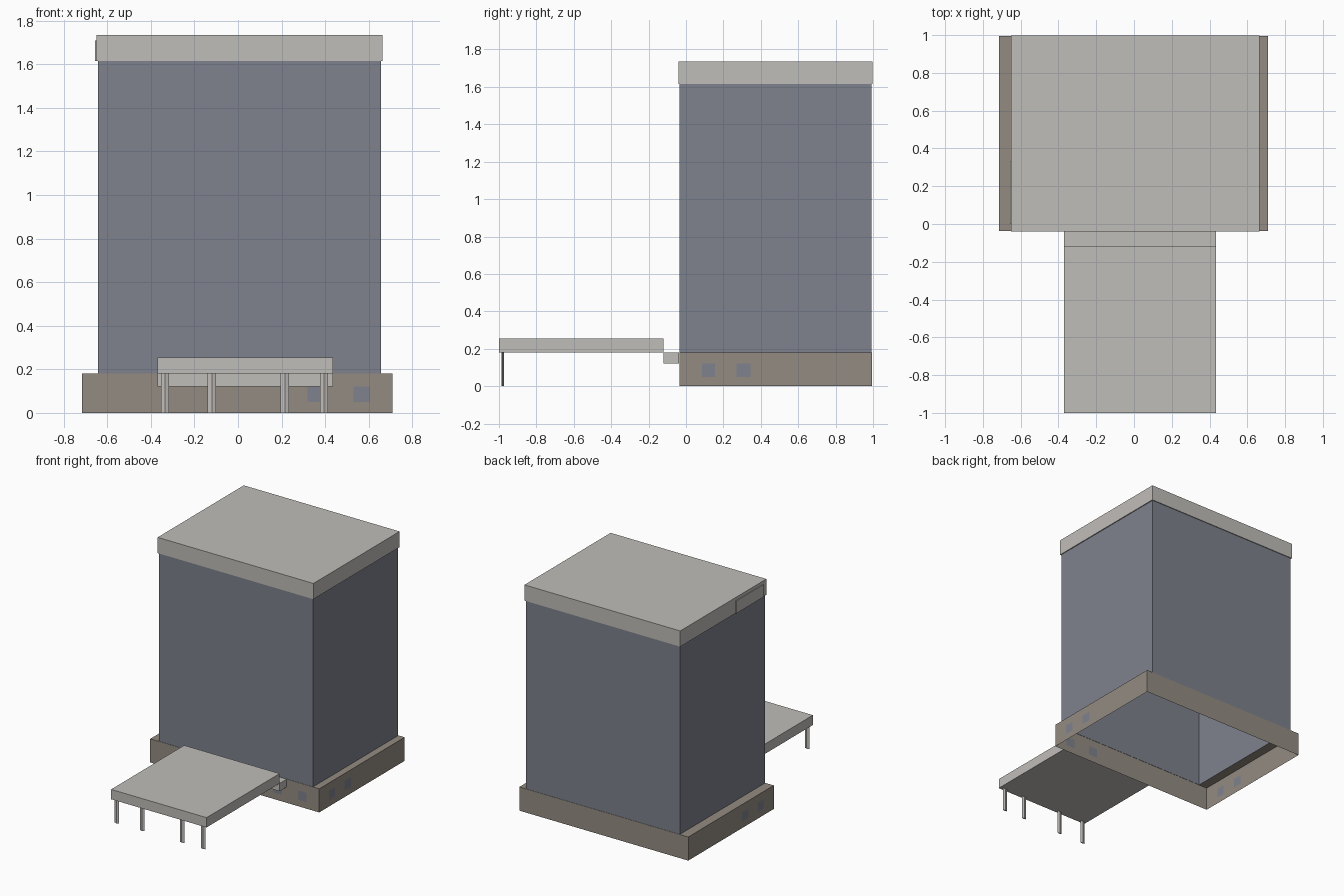
import bpy
import bmesh

default = bpy.data.objects.get("Cube")
if default:
    bpy.data.objects.remove(default, do_unlink=True)


def material(name, colour):
    m = bpy.data.materials.new(name)
    m.use_nodes = True
    m.diffuse_color = (*colour, 1)
    m.node_tree.nodes["Principled BSDF"].inputs["Base Color"].default_value = (*colour, 1)
    return m


PALE = material("pale concrete", (0.53, 0.51, 0.485))
BLUE = material("blue grey glass", (0.21, 0.22, 0.27))
BROWN = material("brown stone", (0.295, 0.26, 0.22))


def finish(name, bm, *materials):
    mesh = bpy.data.meshes.new(name)
    bm.to_mesh(mesh)
    bm.free()
    for m in materials:
        mesh.materials.append(m)
    obj = bpy.data.objects.new(name, mesh)
    bpy.context.collection.objects.link(obj)
    return obj


def box(name, x, y, z, mat, open_ends=False):
    """Box from (min, max) ranges; open_ends leaves out top and bottom."""
    bm = bmesh.new()
    bmesh.ops.create_cube(bm, size=1)
    for v in bm.verts:
        v.co = [r[0] if c < 0 else r[1] for c, r in zip(v.co, (x, y, z))]
    if open_ends:
        bm.normal_update()
        caps = [f for f in bm.faces if abs(f.normal.z) > 0.5]
        bmesh.ops.delete(bm, geom=caps, context="FACES_ONLY")
    return finish(name, bm, mat)


def wall(name, ends, windows, place, flip=False):
    """Thin wall split into a grid, with the window cells in glass."""
    cuts = sorted([*ends, *[c for w in windows for c in w]])
    levels = [0, 0.05, 0.12, BASE_TOP]
    bm = bmesh.new()
    grid = [[bm.verts.new(place(c, h)) for c in cuts] for h in levels]
    for j in range(len(levels) - 1):
        for i in range(len(cuts) - 1):
            quad = [grid[j][i], grid[j][i + 1], grid[j + 1][i + 1], grid[j + 1][i]]
            face = bm.faces.new(quad[::-1] if flip else quad)
            face.material_index = int(j == 1 and (cuts[i], cuts[i + 1]) in windows)
    return finish(name, bm, BROWN, BLUE)


BASE_TOP = 0.18
BASE_X, BASE_Y = (-0.715, 0.71), (-0.036, 0.994)
TOWER_X, TOWER_Y = (-0.643, 0.657), (-0.034, 0.992)

# Hollow base: four walls, with windows near the front corner
front_windows = [(0.32, 0.395), (0.53, 0.605)]
side_windows = [(0.085, 0.155), (0.27, 0.345)]
wall("base_front_wall", BASE_X, front_windows, lambda c, h: (c, BASE_Y[0], h))
wall("base_back_wall", BASE_X, [], lambda c, h: (c, BASE_Y[1], h), True)
wall("base_left_wall", BASE_Y, side_windows, lambda c, h: (BASE_X[1], c, h))
wall("base_right_wall", BASE_Y, side_windows, lambda c, h: (BASE_X[0], c, h), True)

# Ledge around the foot of the tower
bm = bmesh.new()
rings = [[bm.verts.new((x[i], y[j], BASE_TOP)) for i, j in ((0, 0), (1, 0), (1, 1), (0, 1))]
         for x, y in ((BASE_X, BASE_Y), (TOWER_X, TOWER_Y))]
outer, inner = rings
for k in range(4):
    n = (k + 1) % 4
    bm.faces.new((outer[k], outer[n], inner[n], inner[k]))
finish("base_ledge", bm, BROWN)

# Tower shell and roof
box("tower", TOWER_X, TOWER_Y, (BASE_TOP, 1.615), BLUE, open_ends=True)
box("roof_slab", (-0.65, 0.664), (-0.04, 0.998), (1.615, 1.735), PALE)
box("roof_side_panel", (-0.656, -0.65), (0.0, 0.33), (1.615, 1.71), PALE)

# Entrance canopy and the link to the building
CANOPY_X = (-0.37, 0.435)
box("canopy", CANOPY_X, (-1.0, -0.12), (BASE_TOP, 0.255), PALE)
box("canopy_link", CANOPY_X, (-0.12, -0.037), (0.12, BASE_TOP), PALE)

# Flat diamond-section posts along the canopy front
for number, x in enumerate((-0.335, -0.12, 0.215, 0.395), 1):
    bm = bmesh.new()
    bmesh.ops.create_cone(bm, cap_ends=True, segments=4, radius1=1, radius2=1, depth=1)
    for v in bm.verts:
        v.co = (x + v.co.x * 0.019, -0.98 + v.co.y * 0.006, (v.co.z + 0.5) * BASE_TOP)
    finish(f"canopy_post_{number}", bm, PALE)
